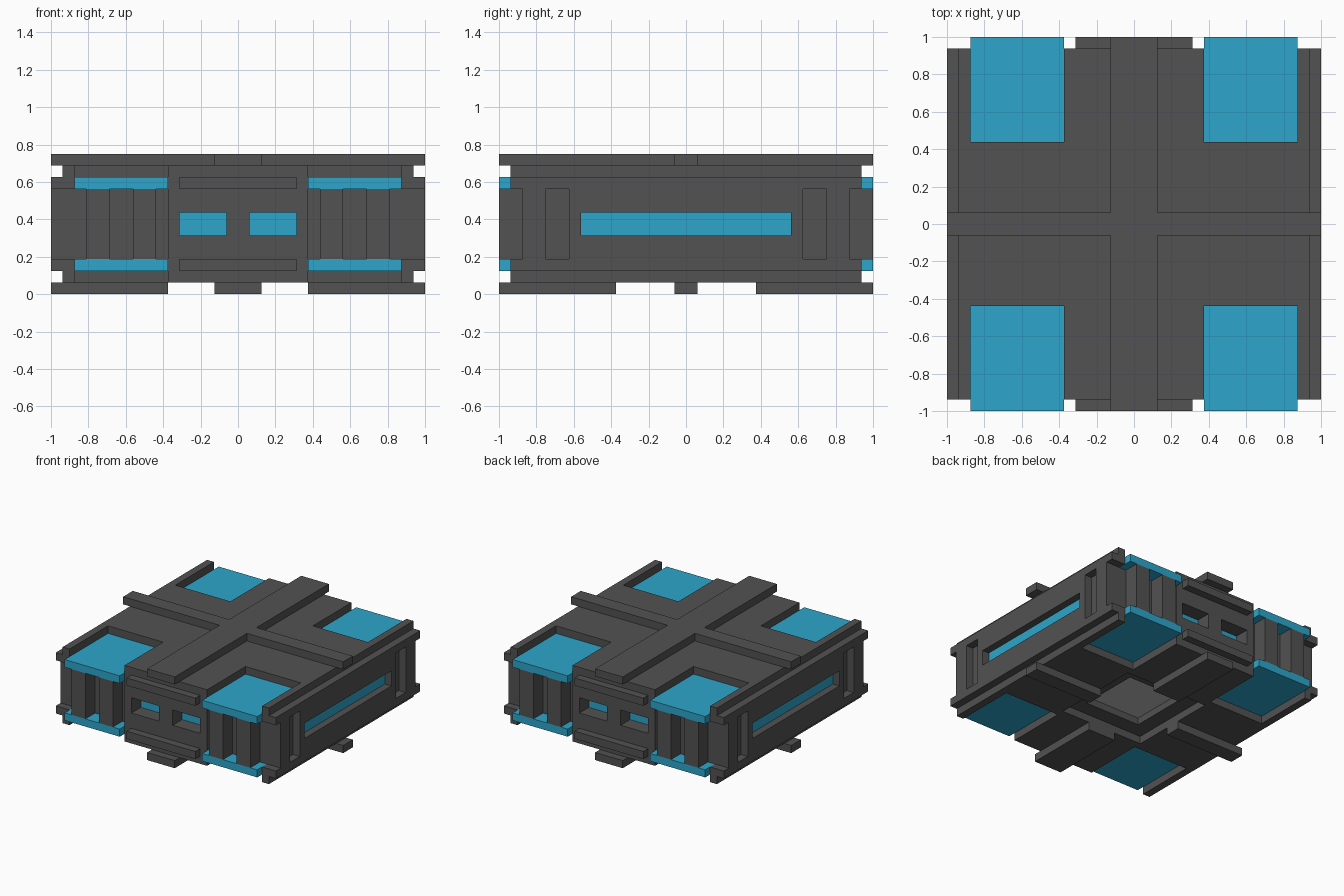
import bpy
import bmesh

U = 1 / 16  # modelling grid step
SIGNS = (-1, 1)

if "Cube" in bpy.data.objects:
    bpy.data.objects.remove(bpy.data.objects["Cube"], do_unlink=True)


def make_material(name, color):
    mat = bpy.data.materials.new(name)
    mat.use_nodes = True
    mat.diffuse_color = color
    mat.node_tree.nodes["Principled BSDF"].inputs["Base Color"].default_value = color
    return mat


DARK = make_material("dark grey metal", (0.085, 0.085, 0.085, 1))
CYAN = make_material("cyan glow", (0.027, 0.38, 0.6, 1))
LIGHT = make_material("light grey", (0.5, 0.5, 0.5, 1))


def box(name, x, y, z, mat):
    """Box from (low, high) ranges in grid steps; ranges may be reversed."""
    bm = bmesh.new()
    bmesh.ops.create_cube(bm, size=1)
    for v in bm.verts:
        for axis, (a, b) in enumerate((x, y, z)):
            v.co[axis] = ((a + b) / 2 + v.co[axis] * abs(b - a)) * U
    mesh = bpy.data.meshes.new(name)
    bm.to_mesh(mesh)
    bm.free()
    mesh.materials.append(mat)
    obj = bpy.data.objects.new(name, mesh)
    bpy.context.collection.objects.link(obj)
    return obj


def span(sign, a, b):
    return (sign * a, sign * b)


def cut(obj, x, y, z):
    """Carve a box out of an object and bake the result."""
    cutter = box("cutter", x, y, z, DARK)
    mod = obj.modifiers.new("cut", "BOOLEAN")
    mod.operation = "DIFFERENCE"
    mod.solver = "EXACT"
    mod.object = cutter
    graph = bpy.context.evaluated_depsgraph_get()
    mesh = bpy.data.meshes.new_from_object(obj.evaluated_get(graph))
    obj.modifiers.clear()
    obj.data = mesh
    bpy.data.objects.remove(cutter, do_unlink=True)


# Main hull
hull = box("hull", (-15, 15), (-15, 15), (1, 11), DARK)
cut(hull, (-6, 6), (-6, 6), (0, 2))
cut(hull, (-4, 4), (-4, 4), (1, 3))
box("underside_pad", (-4, 4), (-4, 4), (2.9, 3.05), LIGHT)

# Corner bays with glowing plates and ribbed grilles
for sx in SIGNS:
    for sy in SIGNS:
        cut(hull, span(sx, 6, 14), span(sy, 7, 17), (9, 12))
        cut(hull, span(sx, 6, 14), span(sy, 7, 17), (0, 3))
        cut(hull, span(sx, 6, 17), span(sy, 14, 17), (3, 9))
        for level, z in (("upper", (9, 10)), ("lower", (2, 3))):
            box(level + "_corner_plate", span(sx, 6, 14), span(sy, 7, 16), z, CYAN)
        for x in (7, 11):
            box("grille_rib", span(sx, x, x + 2), span(sy, 13.9, 16), (3, 9), DARK)

# Front and back windows with bumper rails
for sy in SIGNS:
    for sx in SIGNS:
        cut(hull, span(sx, 1, 5), span(sy, 13, 16), (5, 7))
        box("end_window", span(sx, 1, 5), span(sy, 12.9, 13.05), (5, 7), CYAN)
    for z in ((2, 3), (9, 10)):
        box("bumper_rail", (-5, 5), span(sy, 15, 16), z, DARK)

# Side panels with a long window, slots and notched ends
for sx in SIGNS:
    panel = box("side_panel", span(sx, 15, 16), (-15, 15), (2, 10), DARK)
    cut(panel, span(sx, 14, 17), (-9, 9), (5, 7))
    for sy in SIGNS:
        cut(panel, span(sx, 14, 17), span(sy, 10, 12), (3, 9))
        cut(panel, span(sx, 14, 17), span(sy, 14, 17), (3, 9))
    box("side_window", span(sx, 14.95, 15.05), (-9, 9), (5, 7), CYAN)

# Crossed beams on top, and their shorter ends underneath
box("top_long_beam", (-2, 2), (-16, 16), (11, 12), DARK)
for s in SIGNS:
    box("top_cross_beam", span(s, 2, 16), (-1, 1), (11, 12), DARK)
    box("bottom_cross_beam", span(s, 6, 16), (-1, 1), (0, 1), DARK)
    box("bottom_long_beam", (-2, 2), span(s, 6, 16), (0, 1), DARK)
